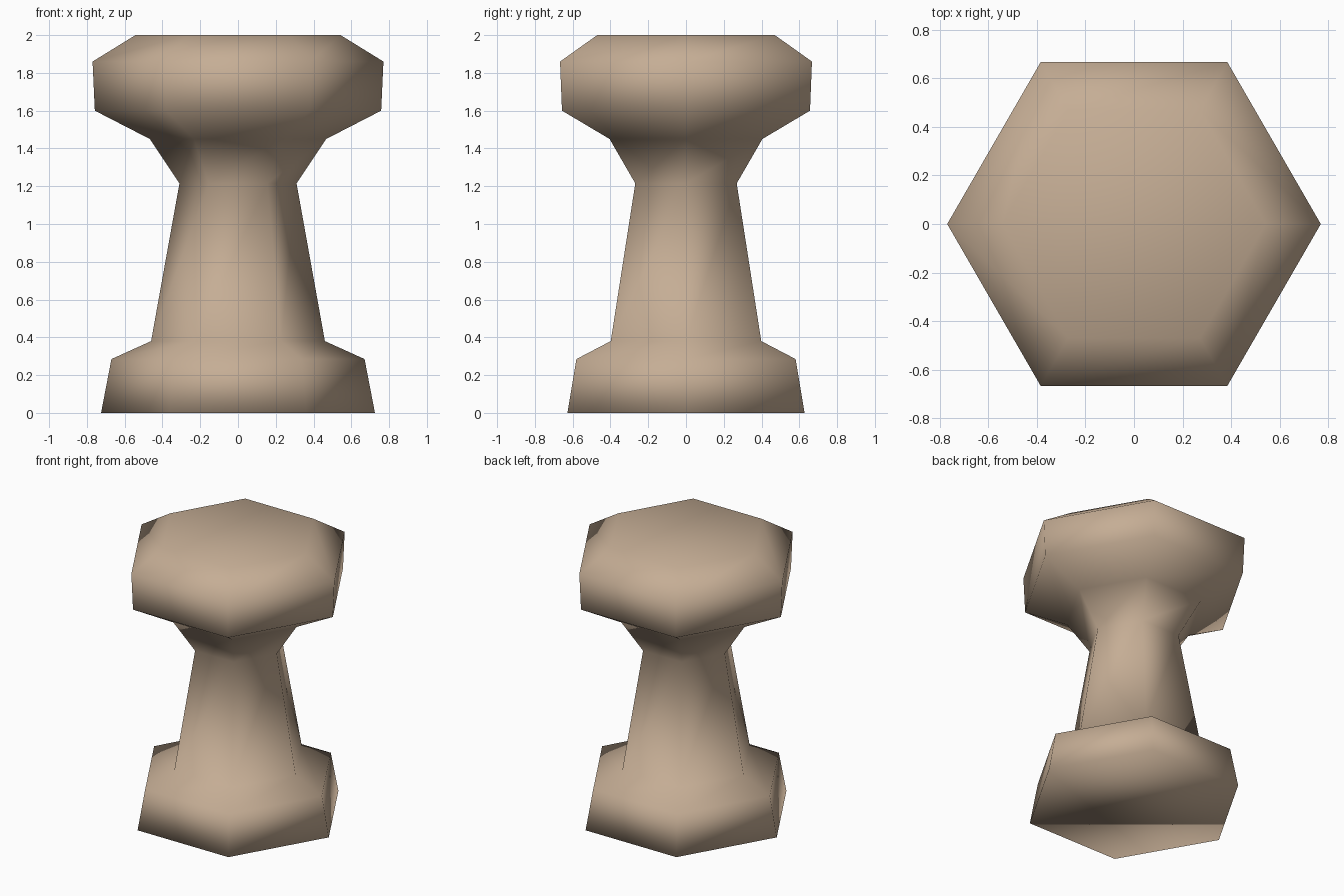
import bpy, bmesh, math

if "Cube" in bpy.data.objects:
    bpy.data.objects.remove(bpy.data.objects["Cube"])

SIDES = 6
# (corner radius, height) from the foot to the top
PROFILE = [(0.725, 0.0), (0.67, 0.285), (0.46, 0.38), (0.31, 1.215),
           (0.467, 1.45), (0.758, 1.6), (0.77, 1.86), (0.543, 2.0)]

tan = bpy.data.materials.new("warm tan stone")
tan.diffuse_color = (0.56, 0.42, 0.30, 1)
tan.use_nodes = True
tan.node_tree.nodes["Principled BSDF"].inputs["Base Color"].default_value = tan.diffuse_color

# Six-sided pedestal: stacked rings with corners on the x axis
bm = bmesh.new()
rings = []
for r, z in PROFILE:
    rings.append([bm.verts.new((r * math.cos(math.tau * i / SIDES),
                                r * math.sin(math.tau * i / SIDES), z))
                  for i in range(SIDES)])
for low, high in zip(rings, rings[1:]):
    for i in range(SIDES):
        j = (i + 1) % SIDES
        bm.faces.new((low[i], low[j], high[j], high[i]))

# Closed foot and top
bm.faces.new(rings[0][::-1])
bm.faces.new(rings[-1])
for f in bm.faces:
    f.smooth = True

mesh = bpy.data.meshes.new("hexagonal_pedestal")
bm.to_mesh(mesh)
bm.free()
mesh.materials.append(tan)
obj = bpy.data.objects.new("hexagonal_pedestal", mesh)
bpy.context.collection.objects.link(obj)
